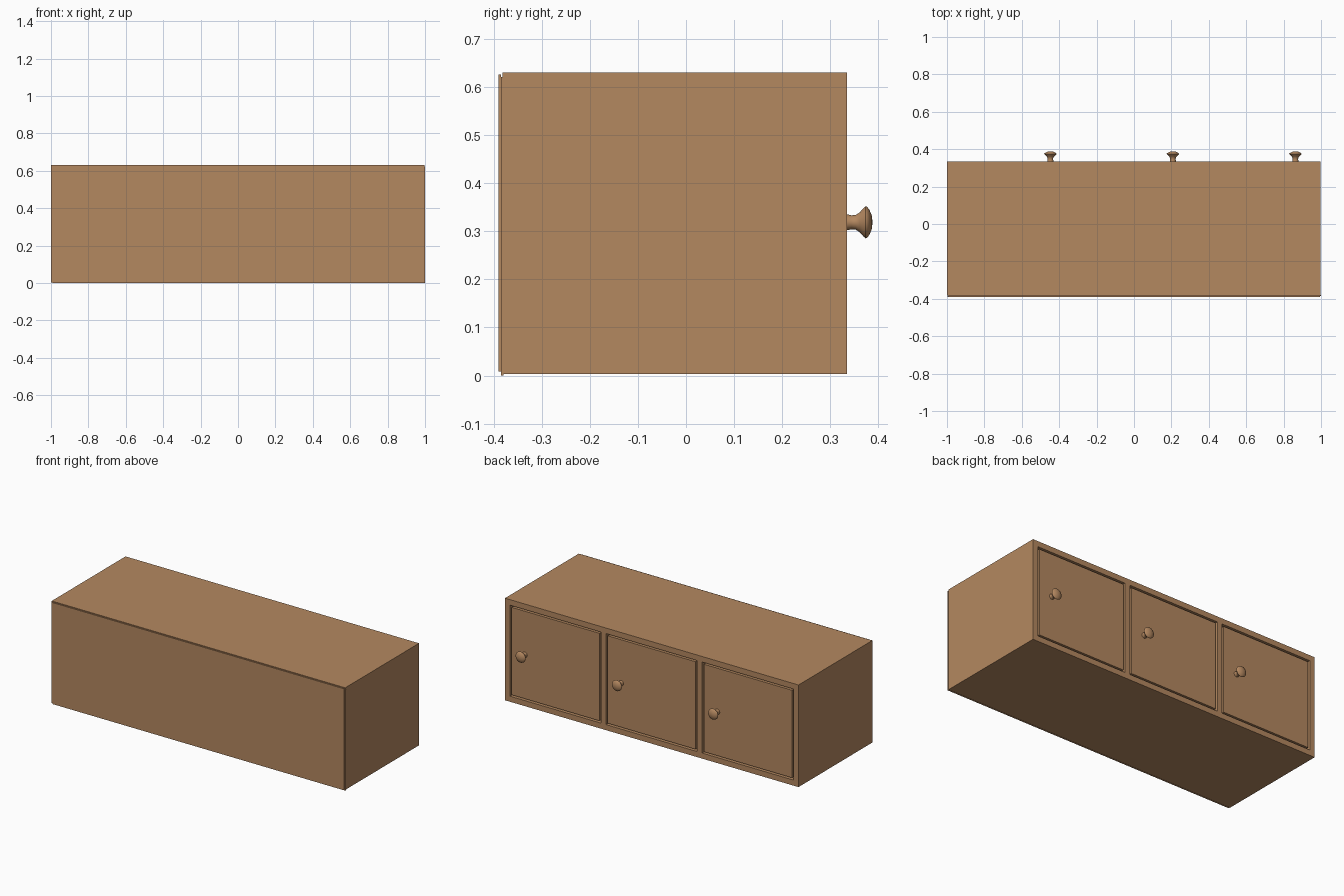
import bpy, bmesh, math

if "Cube" in bpy.data.objects:
    bpy.data.objects.remove(bpy.data.objects["Cube"])

wood = bpy.data.materials.new("warm brown wood")
wood.diffuse_color = (0.456, 0.246, 0.117, 1)
wood.use_nodes = True
wood.node_tree.nodes["Principled BSDF"].inputs["Base Color"].default_value = wood.diffuse_color

X0, X1 = -1.0, 0.997        # carcass extents
Y0, Y1 = -0.382, 0.335
Z0, Z1 = 0.003, 0.631
T = 0.034                   # board thickness
GAP = 0.011                 # gap round each door
PITCH = 0.655               # spacing of the doors


def finish(name, bm):
    mesh = bpy.data.meshes.new(name)
    bmesh.ops.recalc_face_normals(bm, faces=bm.faces)
    bm.to_mesh(mesh)
    bm.free()
    mesh.materials.append(wood)
    obj = bpy.data.objects.new(name, mesh)
    bpy.context.collection.objects.link(obj)
    return obj


def box(name, x0, x1, y0, y1, z0, z1):
    bm = bmesh.new()
    bmesh.ops.create_cube(bm, size=1)
    for v in bm.verts:
        v.co.x = x0 if v.co.x < 0 else x1
        v.co.y = y0 if v.co.y < 0 else y1
        v.co.z = z0 if v.co.z < 0 else z1
    return finish(name, bm)


# Lathe-turned knob pointing along +y
def knob(name, x, y, z):
    profile = [(0.017, -0.002), (0.0145, 0.010), (0.0155, 0.019), (0.021, 0.027),
               (0.029, 0.034), (0.0335, 0.039), (0.0325, 0.042), (0.026, 0.047),
               (0.014, 0.052), (0, 0.0535)]
    bm = bmesh.new()
    pts = [bm.verts.new((x + r, y + d, z)) for r, d in profile]
    edges = [bm.edges.new(p) for p in zip(pts, pts[1:])]
    bmesh.ops.spin(bm, geom=pts + edges, cent=(x, y, z), axis=(0, 1, 0),
                   angle=2 * math.pi, steps=32)
    bmesh.ops.remove_doubles(bm, verts=bm.verts, dist=0.0001)
    obj = finish(name, bm)
    bpy.context.view_layer.objects.active = obj
    obj.select_set(True)
    bpy.ops.object.shade_smooth_by_angle(angle=math.radians(40))
    obj.select_set(False)


# Carcass
box("top_board", X0, X1, Y0, Y1, Z1 - T, Z1)
box("bottom_board", X0, X1, Y0, Y1, Z0, Z0 + T)
box("left_side", X0, X0 + T, Y0, Y1, Z0 + T, Z1 - T)
box("right_side", X1 - T, X1, Y0, Y1, Z0 + T, Z1 - T)
for i, s in enumerate((-1, 1)):
    c = s * PITCH / 2
    box(f"divider_{i}", c - T / 2, c + T / 2, Y0, Y1, Z0 + T, Z1 - T)

# Rear cladding: thin backing sheet and outer panel
box("backing_sheet", -0.992, 1.0, -0.385, -0.380, 0.0, 0.622)
box("rear_panel", -0.997, 0.994, -0.39, -0.385, 0.008, 0.627)

# Doors with knobs
opening = [(X0 + T, -PITCH / 2 - T / 2), (-PITCH / 2 + T / 2, PITCH / 2 - T / 2),
           (PITCH / 2 + T / 2, X1 - T)]
for i, (a, b) in enumerate(opening):
    box(f"door_{i}", a + GAP, b - GAP, Y1 - 0.032, Y1 - 0.001,
        Z0 + T + GAP, Z1 - T - GAP)
    knob(f"knob_{i}", (i - 1) * PITCH + 0.208, Y1, 0.319)
